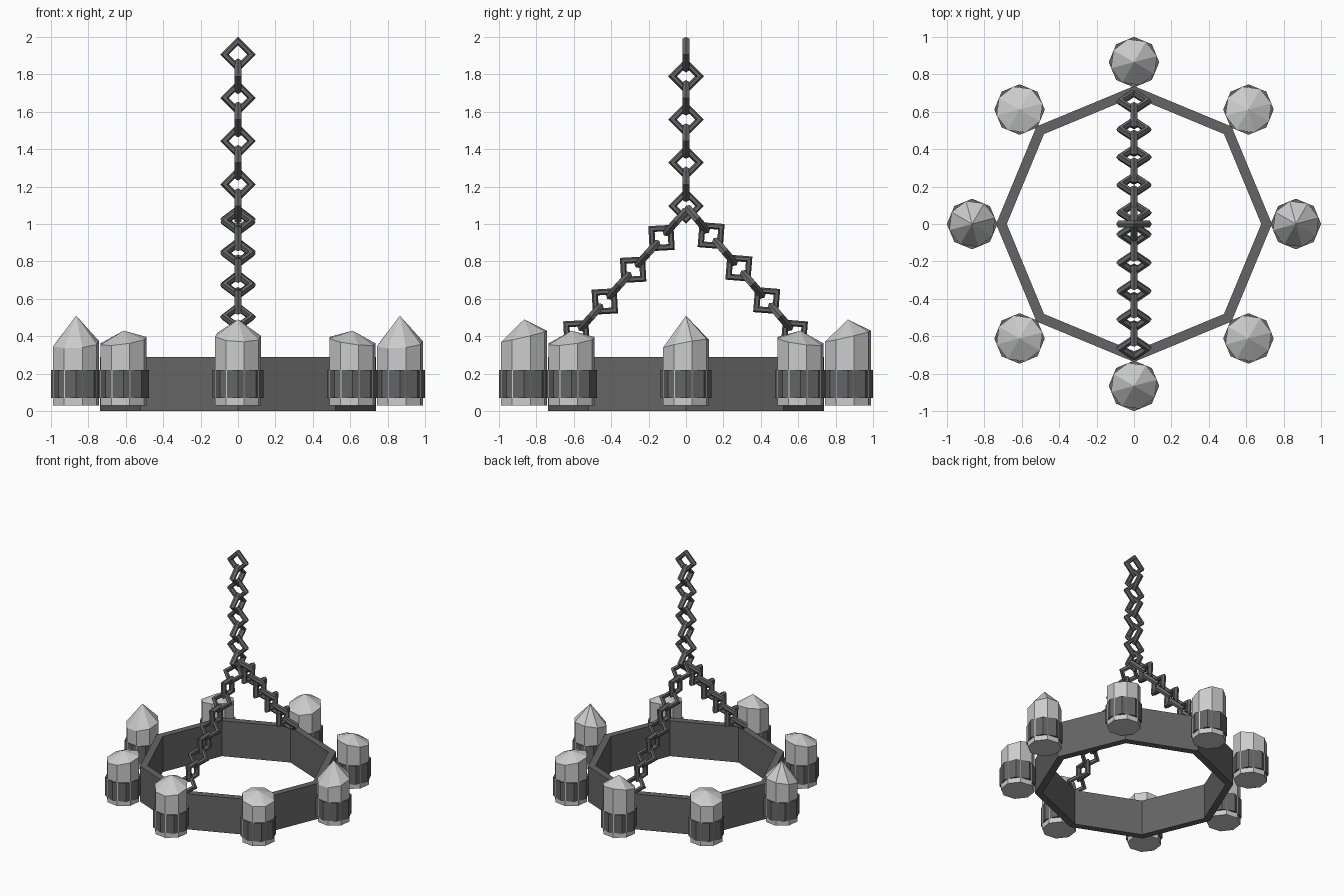
import bpy, bmesh, math
from mathutils import Vector

if "Cube" in bpy.data.objects:
    bpy.data.objects.remove(bpy.data.objects["Cube"])

SIDES = 8


def material(name, value):
    mat = bpy.data.materials.new(name)
    mat.diffuse_color = (value, value, value, 1)
    mat.use_nodes = True
    mat.node_tree.nodes["Principled BSDF"].inputs["Base Color"].default_value = mat.diffuse_color
    return mat


IRON = material("dark_iron", 0.13)
WAX = material("pale_wax", 0.58)


def finish(name, bm, mat):
    bmesh.ops.recalc_face_normals(bm, faces=bm.faces)
    mesh = bpy.data.meshes.new(name)
    bm.to_mesh(mesh)
    bm.free()
    mesh.materials.append(mat)
    obj = bpy.data.objects.new(name, mesh)
    bpy.context.collection.objects.link(obj)
    return obj


def octagon_band(name, r_in, r_out, z0, z1, centre=(0, 0)):
    """Hollow eight-sided band with a closed rectangular section."""
    bm = bmesh.new()
    profile = [(r_out, z0), (r_out, z1), (r_in, z1), (r_in, z0)]
    loops = []
    for i in range(SIDES):
        a = math.tau * i / SIDES
        loops.append([bm.verts.new((centre[0] + r * math.cos(a),
                                    centre[1] + r * math.sin(a), z)) for r, z in profile])
    for i in range(SIDES):
        p, q = loops[i], loops[(i + 1) % SIDES]
        for j in range(4):
            k = (j + 1) % 4
            bm.faces.new((p[j], q[j], q[k], p[k]))
    return finish(name, bm, IRON)


def candle(name, centre, shoulder, tilt, low_angle, apex):
    """Eight-sided candle with an uneven shoulder and a pointed top."""
    bm = bmesh.new()
    bottom, top = [], []
    for i in range(SIDES):
        a = math.tau * i / SIDES + math.radians(15)
        x, y = centre[0] + 0.127 * math.cos(a), centre[1] + 0.127 * math.sin(a)
        bottom.append(bm.verts.new((x, y, 0.03)))
        top.append(bm.verts.new((x, y, shoulder - tilt * math.cos(a - low_angle))))
    tip = bm.verts.new((centre[0], centre[1], apex))
    bm.faces.new(bottom)
    for i in range(SIDES):
        j = (i + 1) % SIDES
        bm.faces.new((bottom[i], bottom[j], top[j], top[i]))
        bm.faces.new((top[i], top[j], tip))
    return finish(name, bm, WAX)


def chain(name, start, step, count):
    """Diamond links along a line in the yz plane, alternately turned."""
    bm = bmesh.new()
    start, step = Vector(start), Vector(step)
    along = step.normalized()
    across = Vector((1, 0, 0))
    other = along.cross(across)
    for n in range(count):
        c = start + step * n
        side, normal = (across, other) if n % 2 == 0 else (other, across)
        rings = []
        for i in range(4):
            a = math.tau * i / 4
            out = along * math.cos(a) + side * math.sin(a)
            rings.append([bm.verts.new(c + out * (0.072 + 0.023 * math.cos(b))
                                       + normal * 0.023 * math.sin(b))
                          for b in (math.tau * k / 6 for k in range(6))])
        for i in range(4):
            p, q = rings[i], rings[(i + 1) % 4]
            for j in range(6):
                k = (j + 1) % 6
                bm.faces.new((p[j], q[j], q[k], p[k]))
    return finish(name, bm, IRON)


# Octagonal hoop
octagon_band("hoop", 0.68, 0.737, 0.0, 0.29)

# Candles and their collars, one at each hoop corner
for n in range(8):
    a = math.tau * n / 8
    centre = (0.865 * math.cos(a), 0.865 * math.sin(a))
    octagon_band(f"candle_collar_{n}", 0.12, 0.135, 0.07, 0.22, centre)
    if n % 4 == 0:
        shape = (0.36, 0.025, math.radians(-110), 0.51)
    elif n % 4 == 2:
        shape = (0.40, 0.03, math.radians(-80), 0.49)
    else:
        shape = (0.375, 0.025, a, 0.43)
    candle(f"candle_{n}", centre, *shape)

# Main hanging chain and the two slanted support chains
chain("main_chain", (0, 0, 1.905), (0, 0, -0.1155), 8)
chain("back_chain", (0, 0.06, 1.025), (0, 0.0742, -0.0868), 9)
chain("front_chain", (0, -0.055, 1.01), (0, -0.0758, -0.0848), 9)
